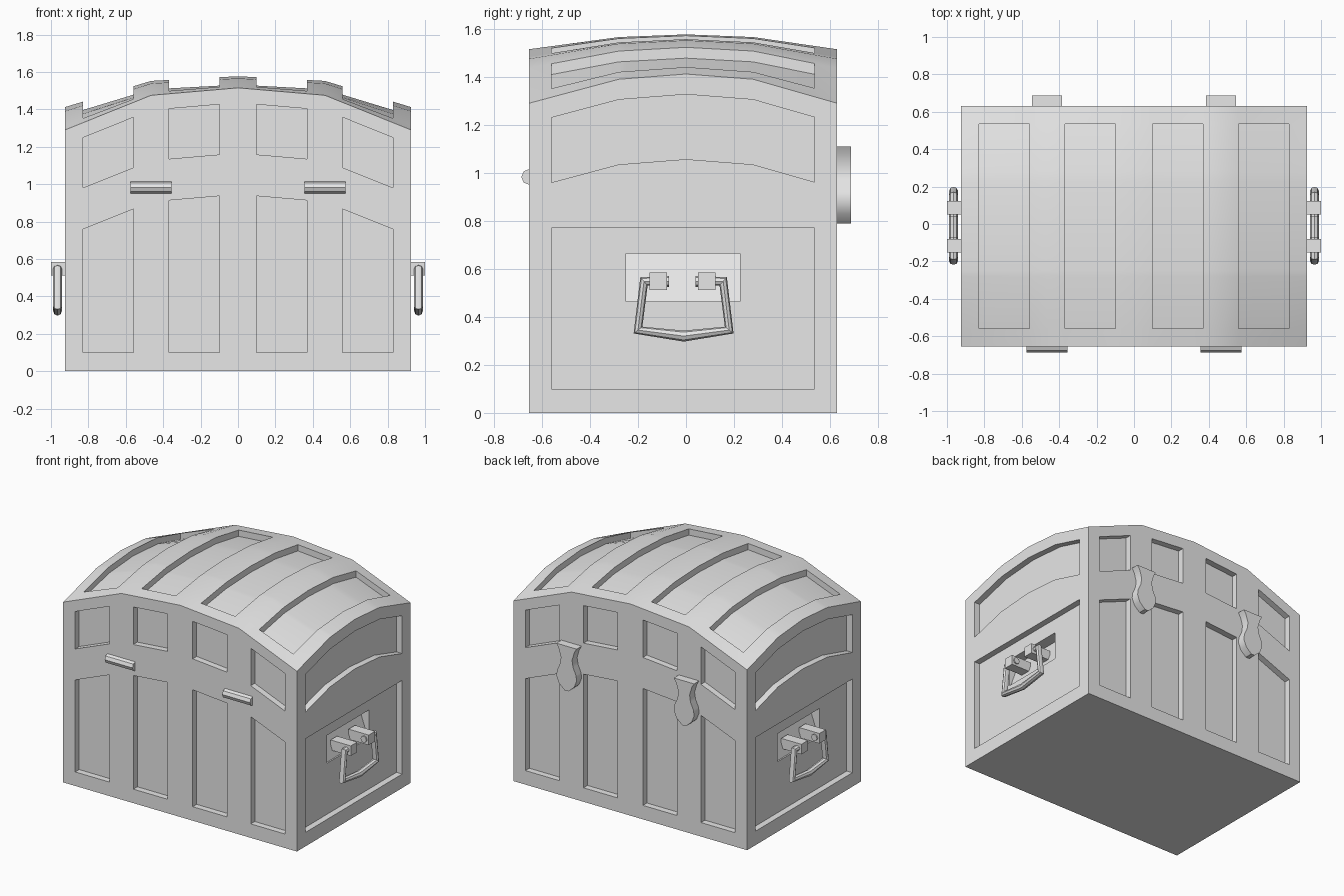
import bpy, bmesh
from mathutils import Vector

if "Cube" in bpy.data.objects:
    bpy.data.objects.remove(bpy.data.objects["Cube"], do_unlink=True)

grey = bpy.data.materials.new("plain grey")
grey.use_nodes = True
grey.diffuse_color = (0.8, 0.8, 0.8, 1)
grey.node_tree.nodes["Principled BSDF"].inputs["Base Color"].default_value = (0.8, 0.8, 0.8, 1)

HALF_X, FRONT, BACK, DEPTH = 0.925, -0.655, 0.63, 0.045


def finish(bm, name):
    bmesh.ops.recalc_face_normals(bm, faces=bm.faces)
    mesh = bpy.data.meshes.new(name)
    bm.to_mesh(mesh)
    bm.free()
    mesh.materials.append(grey)
    obj = bpy.data.objects.new(name, mesh)
    bpy.context.collection.objects.link(obj)
    bpy.ops.object.select_all(action='DESELECT')
    obj.select_set(True)
    bpy.context.view_layer.objects.active = obj
    bpy.ops.object.shade_smooth_by_angle(angle=0.6)
    return obj


def interp(points, t):
    for (a, za), (b, zb) in zip(points, points[1:]):
        if t <= b:
            return za + (zb - za) * (t - a) / (b - a)
    return points[-1][1]


# Domed lid height from an edge profile, a crown profile and a blend across y
def edge_z(x):
    return interp([(0, 1.515), (0.465, 1.475), (HALF_X, 1.29)], abs(x))


def crown_z(x):
    return interp([(0, 1.577), (0.465, 1.552), (HALF_X, 1.412)], abs(x))


def lid_z(x, y):
    w = interp([(FRONT, 0), (-0.28, 0.82), (0, 1), (0.28, 0.82), (BACK, 0)], y)
    return edge_z(x) * (1 - w) + crown_z(x) * w


# A grid of cells, where each cell may be sunk along the inward direction
def panelled(bm, nu, nv, point, inward, depth):
    inward = Vector(inward)

    def corner(i, j, di, dj):
        return point(i + di, j + dj) + inward * depth(i, j, dj)

    def add(pts):
        unique = []
        for p in pts:
            if all((p - q).length > 1e-5 for q in unique):
                unique.append(p)
        if len(unique) > 2:
            bm.faces.new([bm.verts.new(p) for p in unique])

    for i in range(nu):
        for j in range(nv):
            add([corner(i, j, *d) for d in ((0, 0), (1, 0), (1, 1), (0, 1))])
            if i + 1 < nu:
                add([corner(i, j, 1, 0), corner(i, j, 1, 1),
                     corner(i + 1, j, 0, 1), corner(i + 1, j, 0, 0)])
            if j + 1 < nv:
                add([corner(i, j, 0, 1), corner(i, j, 1, 1),
                     corner(i, j + 1, 1, 0), corner(i, j + 1, 0, 0)])


half = [0.1, 0.37, 0.465, 0.56, 0.83, HALF_X]
xs = [-x for x in reversed(half)] + [0] + half
ys = [FRONT, -0.56, -0.28, -0.25, 0, 0.225, 0.28, 0.535, BACK]


def in_column(i):
    x = abs(xs[i] + xs[i + 1]) / 2
    return 0.1 < x < 0.37 or 0.56 < x < 0.83


def in_depth(i):
    return 0 < i < len(ys) - 2


bm = bmesh.new()
NX, NY = len(xs) - 1, len(ys) - 1

# Lid with four sunken strips, and the flat base
panelled(bm, NX, NY, lambda i, j: Vector((xs[i], ys[j], lid_z(xs[i], ys[j]))), (0, 0, -1),
         lambda i, j, dj: DEPTH if in_column(i) and in_depth(j) else 0)
panelled(bm, NX, NY, lambda i, j: Vector((xs[i], ys[j], 0)), (0, 0, 1), lambda i, j, dj: 0)


# Front and back walls with two rows of panels
def wall_z(i, j):
    e = edge_z(xs[i])
    return (0, 0.1, e - 0.57, e - 0.348, e - 0.08, e)[j]


for y, inward in ((FRONT, (0, 1, 0)), (BACK, (0, -1, 0))):
    panelled(bm, NX, 5, lambda i, j: Vector((xs[i], y, wall_z(i, j))), inward,
             lambda i, j, dj: DEPTH if in_column(i) and j in (1, 3) else 0)


# End walls with a large panel, a handle pocket and an arched panel
def end_z(i, j):
    s = lid_z(HALF_X, ys[i])
    return (0, 0.1, 0.465, 0.665, 0.77, s - 0.355, s - 0.085, s)[j]


def end_depth(i, j, dj):
    if not in_depth(i) or j not in (1, 2, 3, 5):
        return 0
    if j == 2 and ys[i] >= -0.25 and ys[i + 1] <= 0.225:
        return DEPTH + 0.01 + 0.07 * dj
    return DEPTH


for side in (-1, 1):
    panelled(bm, NY, 7, lambda i, j: Vector((side * HALF_X, ys[i], end_z(i, j))),
             (-side, 0, 0), end_depth)

bmesh.ops.remove_doubles(bm, verts=bm.verts, dist=0.0005)
finish(bm, "chest_body")


# Tube of eight sides along a list of points
def tube(name, points, radius):
    curve = bpy.data.curves.new(name, 'CURVE')
    curve.dimensions = '3D'
    curve.bevel_depth, curve.bevel_resolution, curve.use_fill_caps = radius, 2, True
    spline = curve.splines.new('POLY')
    spline.points.add(len(points) - 1)
    for p, co in zip(spline.points, points):
        p.co = (*co, 1)
    temp = bpy.data.objects.new(name, curve)
    bpy.context.collection.objects.link(temp)
    bm = bmesh.new()
    bm.from_mesh(temp.to_mesh())
    bpy.data.objects.remove(temp, do_unlink=True)
    bmesh.ops.remove_doubles(bm, verts=bm.verts, dist=0.0005)
    return finish(bm, name)


def box(name, low, high):
    bm = bmesh.new()
    bmesh.ops.create_cube(bm, size=1)
    for v in bm.verts:
        v.co = [(a + b) / 2 + c * (b - a) for a, b, c in zip(low, high, v.co)]
    return finish(bm, name)


HANDLE = [(-0.07, 0.548), (-0.175, 0.548), (-0.2, 0.345), (-0.01, 0.32),
          (0.18, 0.345), (0.155, 0.548), (0.04, 0.548)]
HASP = [(1.11, 0.08), (1.08, 0.062), (1.02, 0.044), (0.97, 0.052), (0.92, 0.075),
        (0.88, 0.08), (0.83, 0.06), (0.79, 0.015)]

for side, word in ((-1, "right"), (1, "left")):
    # Drop handle and its two brackets
    tube(f"{word}_handle", [(side * 0.965, y, z) for y, z in HANDLE], 0.023)
    for y, end in ((-0.153, "front"), (0.05, "back")):
        box(f"{word}_{end}_bracket", (min(side * 0.84, side), y, 0.512),
            (max(side * 0.84, side), y + 0.073, 0.584))
    # Hinge barrel on the front
    tube(f"{word}_hinge", [(side * 0.465 - 0.11, -0.653, 0.983),
                           (side * 0.465 + 0.11, -0.653, 0.983)], 0.033)
    # Waisted hasp plate on the back
    bm = bmesh.new()
    outline = [(w, z) for z, w in HASP] + [(-w, z) for z, w in reversed(HASP)]
    face = bm.faces.new([bm.verts.new((side * 0.465 + x, 0.61, z)) for x, z in outline])
    grown = bmesh.ops.extrude_face_region(bm, geom=[face], use_keep_orig=True)["geom"]
    bmesh.ops.translate(bm, vec=(0, 0.077, 0),
                        verts=[g for g in grown if isinstance(g, bmesh.types.BMVert)])
    finish(bm, f"{word}_hasp")
